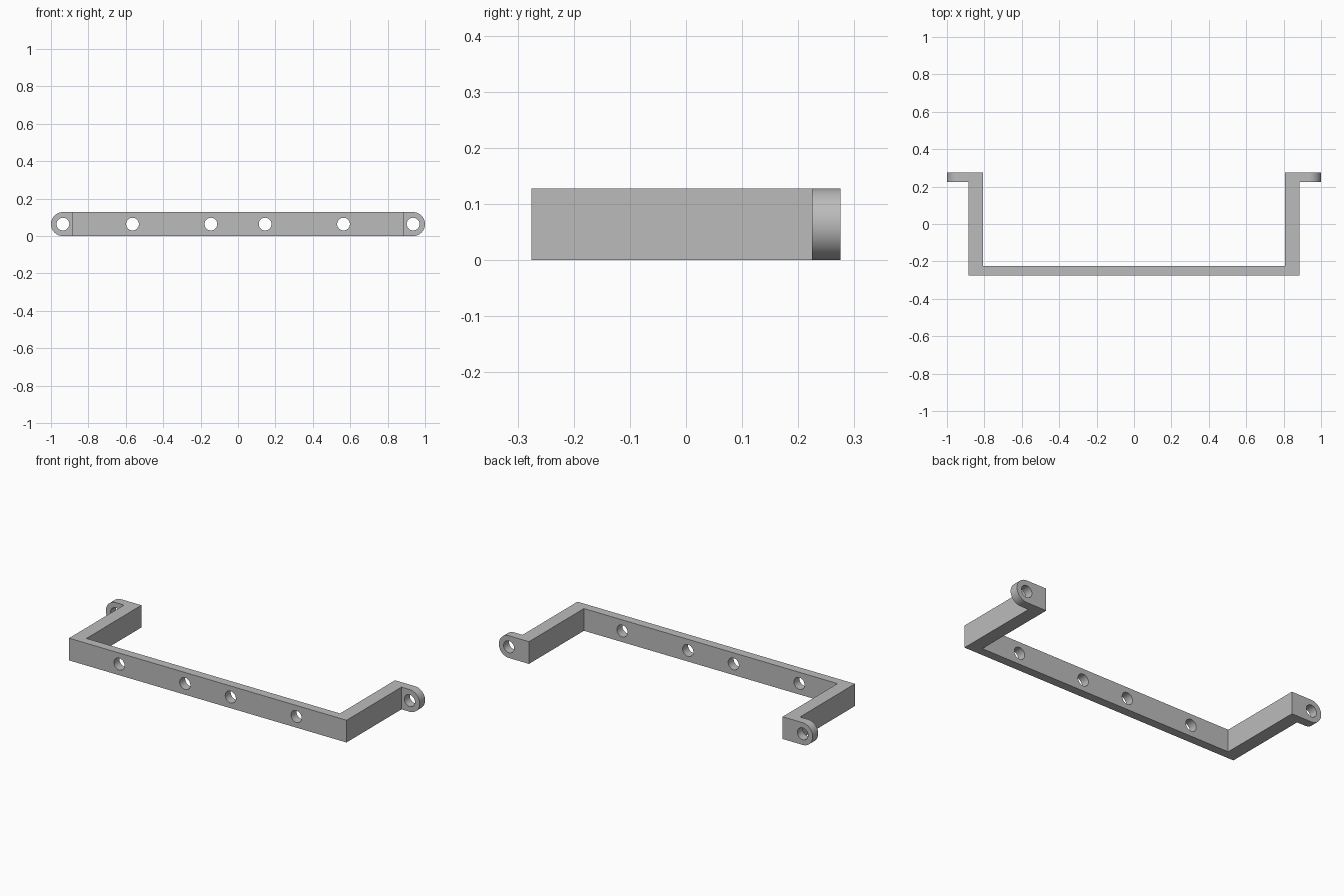
import bpy, bmesh, math
from mathutils import Matrix

if "Cube" in bpy.data.objects:
    bpy.data.objects.remove(bpy.data.objects["Cube"])

HEIGHT, DEPTH, THICK = 0.128, 0.275, 0.05
ARM_OUT, ARM_IN = 0.884, 0.808
MID = HEIGHT / 2
HOLE_RADIUS = 0.034
TAB_X = 1 - MID

grey = bpy.data.materials.new("plain grey")
grey.use_nodes = True
colour = (0.5, 0.5, 0.5, 1)
grey.diffuse_color = colour
grey.node_tree.nodes["Principled BSDF"].inputs["Base Color"].default_value = colour


def prism(name, points, offset):
    """Extrude a closed outline of 3D points along an offset."""
    bm = bmesh.new()
    face = bm.faces.new([bm.verts.new(p) for p in points])
    moved = bmesh.ops.extrude_face_region(bm, geom=[face])["geom"]
    bmesh.ops.translate(bm, vec=offset,
                        verts=[v for v in moved if isinstance(v, bmesh.types.BMVert)])
    bmesh.ops.recalc_face_normals(bm, faces=bm.faces)
    mesh = bpy.data.meshes.new(name)
    bm.to_mesh(mesh)
    bm.free()
    mesh.materials.append(grey)
    obj = bpy.data.objects.new(name, mesh)
    bpy.context.collection.objects.link(obj)
    return obj


def combine(target, tool, operation):
    """Apply a boolean and discard the tool."""
    mod = target.modifiers.new("boolean", 'BOOLEAN')
    mod.operation, mod.solver, mod.object = operation, 'EXACT', tool
    bpy.context.view_layer.objects.active = target
    bpy.ops.object.modifier_apply(modifier=mod.name)
    bpy.data.objects.remove(tool)


# Front bar and two arms as one U-shaped outline
half = [(ARM_OUT, -DEPTH), (ARM_OUT, DEPTH), (ARM_IN, DEPTH), (ARM_IN, -DEPTH + THICK)]
outline = half + [(-x, y) for x, y in reversed(half)]
bracket = prism("bracket", [(x, y, 0) for x, y in outline], (0, 0, HEIGHT))

# Rounded mounting tabs at the arm ends
for side in (1, -1):
    arc = [math.radians(-90 + 180 * i / 24) for i in range(25)]
    tab = [(TAB_X + MID * math.cos(a), MID + MID * math.sin(a)) for a in arc]
    tab += [(ARM_IN + 0.03, HEIGHT), (ARM_IN + 0.03, 0)]
    combine(bracket, prism("tab", [(side * x, DEPTH - THICK, z) for x, z in tab],
                           (0, THICK, 0)), 'UNION')

# Screw holes through the bar and the tabs
for x, y in ((0.145, -DEPTH), (0.564, -DEPTH), (TAB_X, DEPTH - THICK)):
    for side in (1, -1):
        ring = [math.tau * i / 40 for i in range(40)]
        cutter = prism("hole_cutter",
                       [(side * x + HOLE_RADIUS * math.cos(a), y - 0.02,
                         MID + HOLE_RADIUS * math.sin(a)) for a in ring],
                       (0, THICK + 0.04, 0))
        combine(bracket, cutter, 'DIFFERENCE')

# Smooth the curved walls, keep the corners crisp
bpy.ops.object.select_all(action='DESELECT')
bracket.select_set(True)
bpy.context.view_layer.objects.active = bracket
bpy.ops.object.shade_smooth_by_angle(angle=math.radians(30))
